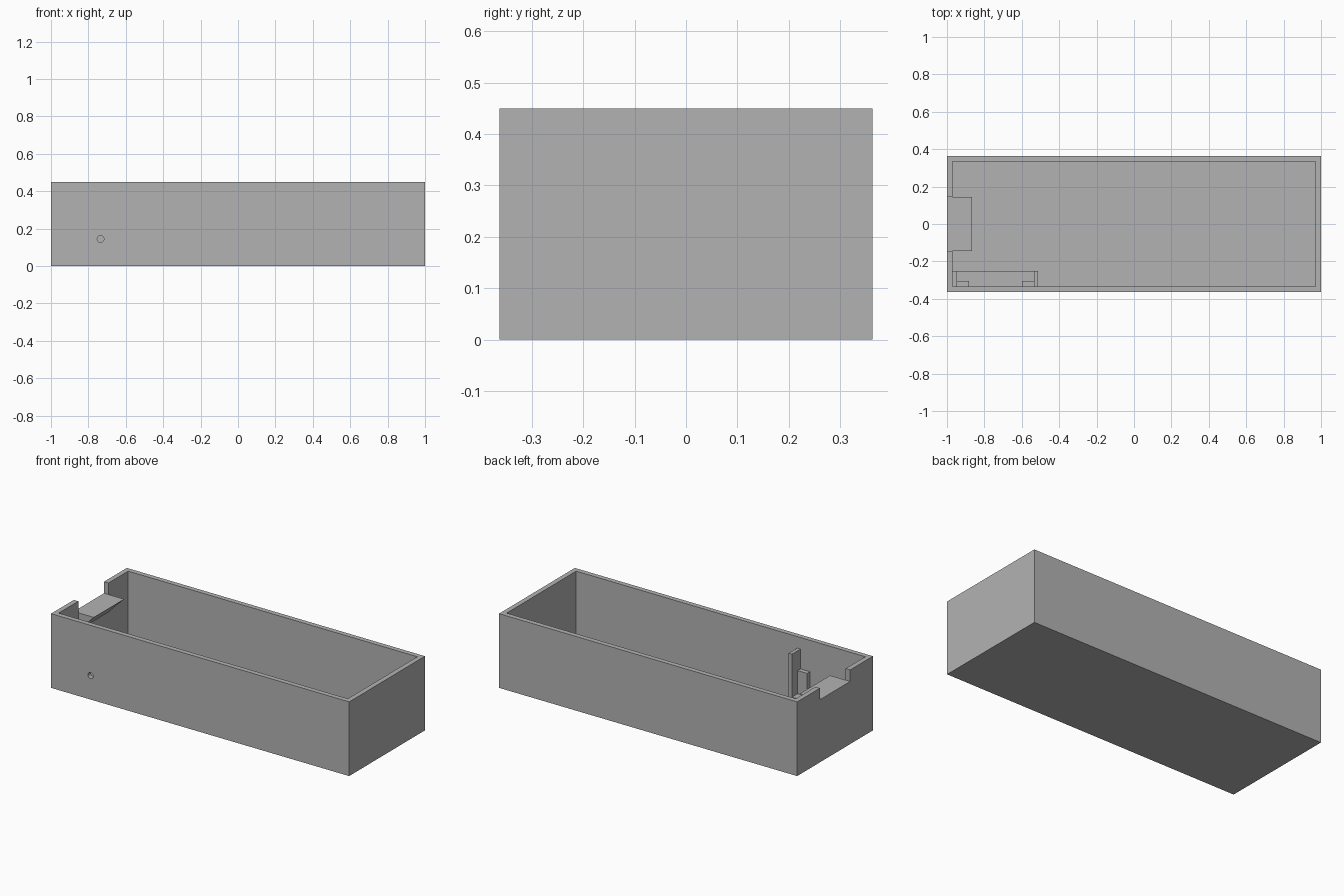
import bpy, bmesh, math
from mathutils import Matrix, Vector

default = bpy.data.objects.get("Cube")
if default:
    bpy.data.objects.remove(default, do_unlink=True)

grey = bpy.data.materials.new("plain grey")
grey.use_nodes = True
colour = (0.45, 0.45, 0.45, 1)
grey.diffuse_color = colour
grey.node_tree.nodes["Principled BSDF"].inputs["Base Color"].default_value = colour

LENGTH, DEPTH, HEIGHT, WALL = 2.0, 0.726, 0.45, 0.03
IN_X, IN_Y = LENGTH / 2 - WALL, DEPTH / 2 - WALL
NOTCH_Y, NOTCH_Z = 0.145, 0.38


def finish(name, bm):
    bmesh.ops.recalc_face_normals(bm, faces=bm.faces)
    mesh = bpy.data.meshes.new(name)
    bm.to_mesh(mesh)
    bm.free()
    mesh.materials.append(grey)
    obj = bpy.data.objects.new(name, mesh)
    bpy.context.collection.objects.link(obj)
    return obj


def box(name, low, high):
    bm = bmesh.new()
    low, high = Vector(low), Vector(high)
    size = high - low
    bmesh.ops.create_cube(bm, size=1, matrix=Matrix.Translation((low + high) / 2)
                          @ Matrix.Diagonal((*size, 1)))
    return finish(name, bm)


def cut(target, cutter):
    cutter.hide_render = True
    mod = target.modifiers.new("cut", "BOOLEAN")
    mod.operation, mod.solver, mod.object = "DIFFERENCE", "EXACT", cutter
    bpy.context.view_layer.objects.active = target
    bpy.ops.object.modifier_apply(modifier=mod.name)
    bpy.data.objects.remove(cutter, do_unlink=True)


# Open tray with a notch in its right end and a small round hole in the front
tray = box("tray", (-LENGTH / 2, -DEPTH / 2, 0), (LENGTH / 2, DEPTH / 2, HEIGHT))
cut(tray, box("cavity_cutter", (-IN_X, -IN_Y, WALL), (IN_X, IN_Y, 1)))
cut(tray, box("notch_cutter", (-1.1, -NOTCH_Y, NOTCH_Z), (-0.9, NOTCH_Y, 1)))
bm = bmesh.new()
bmesh.ops.create_cone(bm, cap_ends=True, segments=24, radius1=0.018, radius2=0.018, depth=0.1,
                      matrix=Matrix.Translation((-0.735, -DEPTH / 2 + WALL / 2, 0.145))
                      @ Matrix.Rotation(math.pi / 2, 4, "X"))
cut(tray, finish("hole_cutter", bm))

# Wedge shelf inside the notch, sloping back to the wall underneath
bm = bmesh.new()
reach = 0.105
profile = [(-IN_X, NOTCH_Z), (-IN_X + reach, NOTCH_Z), (-IN_X, NOTCH_Z - reach)]
face = bm.faces.new([bm.verts.new((x, -NOTCH_Y, z)) for x, z in profile])
side = bmesh.ops.extrude_face_region(bm, geom=[face])["geom"]
bmesh.ops.translate(bm, vec=(0, 2 * NOTCH_Y, 0),
                    verts=[v for v in side if isinstance(v, bmesh.types.BMVert)])
finish("notch_shelf", bm)

# Bracket behind the hole: pedestal, two side walls and two corner stops
BACK, LEDGE = -0.251, 0.12
RIGHT, LEFT = -0.947, -0.535
THICK, STOP = 0.022, 0.064
box("bracket_pedestal", (RIGHT, -IN_Y, WALL), (LEFT, BACK, LEDGE))
box("bracket_wall_right", (-IN_X, -IN_Y, WALL), (RIGHT, BACK, NOTCH_Z))
box("bracket_wall_left", (LEFT, -IN_Y, WALL), (LEFT + THICK, BACK, NOTCH_Z))
for name, x in (("right", RIGHT), ("left", LEFT - STOP)):
    box("bracket_stop_" + name, (x, -IN_Y, LEDGE), (x + STOP, -0.305, 0.26))
